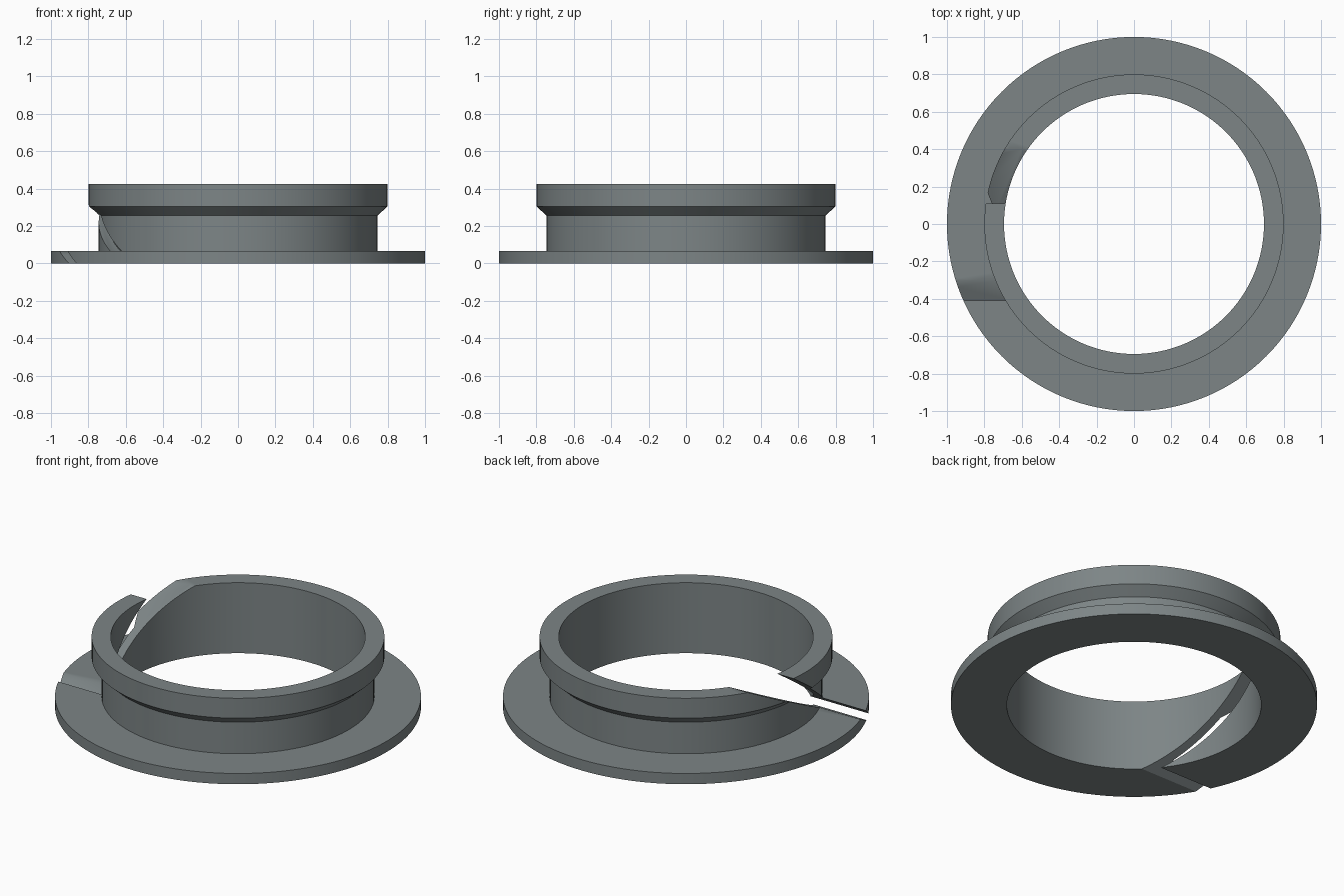
import bpy, bmesh, math

if "Cube" in bpy.data.objects:
    bpy.data.objects.remove(bpy.data.objects["Cube"])

SEGMENTS = 128

# Wall outline as (radius, height)
PROFILE = [(0.695, 0), (1.0, 0), (1.0, 0.065), (0.745, 0.065), (0.745, 0.255),
           (0.8, 0.305), (0.8, 0.425), (0.695, 0.425)]

# Slanted slit outline as (y, height), slightly wider at the top
SLIT = [(-0.648, -0.1), (-0.621, -0.1), (0.595, 0.525), (0.254, 0.525)]


def make_object(name, bm):
    bmesh.ops.recalc_face_normals(bm, faces=bm.faces)
    mesh = bpy.data.meshes.new(name)
    bm.to_mesh(mesh)
    bm.free()
    obj = bpy.data.objects.new(name, mesh)
    bpy.context.collection.objects.link(obj)
    return obj


def loft(name, loops, closed):
    """Join matching outlines with quads, as a ring or as a capped prism."""
    bm = bmesh.new()
    rows = [[bm.verts.new(p) for p in loop] for loop in loops]
    n = len(rows[0])
    for i in range(len(rows) if closed else len(rows) - 1):
        a, b = rows[i], rows[(i + 1) % len(rows)]
        for j in range(n):
            k = (j + 1) % n
            bm.faces.new((a[j], a[k], b[k], b[j]))
    if not closed:
        bm.faces.new(rows[0])
        bm.faces.new(rows[-1])
    return make_object(name, bm)


# Flanged collar, revolved from its wall outline
angles = [2 * math.pi * i / SEGMENTS for i in range(SEGMENTS)]
collar = loft("flanged_collar",
              [[(r * math.cos(a), r * math.sin(a), z) for r, z in PROFILE] for a in angles],
              True)

# Slit through the left side of the collar
cutter = loft("slit_cutter", [[(x, y, z) for y, z in SLIT] for x in (-1.2, -0.1)], False)
cutter.hide_render = True
cutter.hide_set(True)

grey = bpy.data.materials.new("slate grey")
grey.diffuse_color = (0.205, 0.235, 0.24, 1)
grey.use_nodes = True
grey.node_tree.nodes["Principled BSDF"].inputs["Base Color"].default_value = grey.diffuse_color
collar.data.materials.append(grey)
cutter.data.materials.append(grey)

cut = collar.modifiers.new("slit", "BOOLEAN")
cut.operation = "DIFFERENCE"
cut.solver = "EXACT"
cut.object = cutter

bpy.context.view_layer.objects.active = collar
collar.select_set(True)
bpy.ops.object.modifier_apply(modifier=cut.name)
bpy.data.objects.remove(cutter)
bpy.ops.object.shade_smooth_by_angle(angle=math.radians(30))
